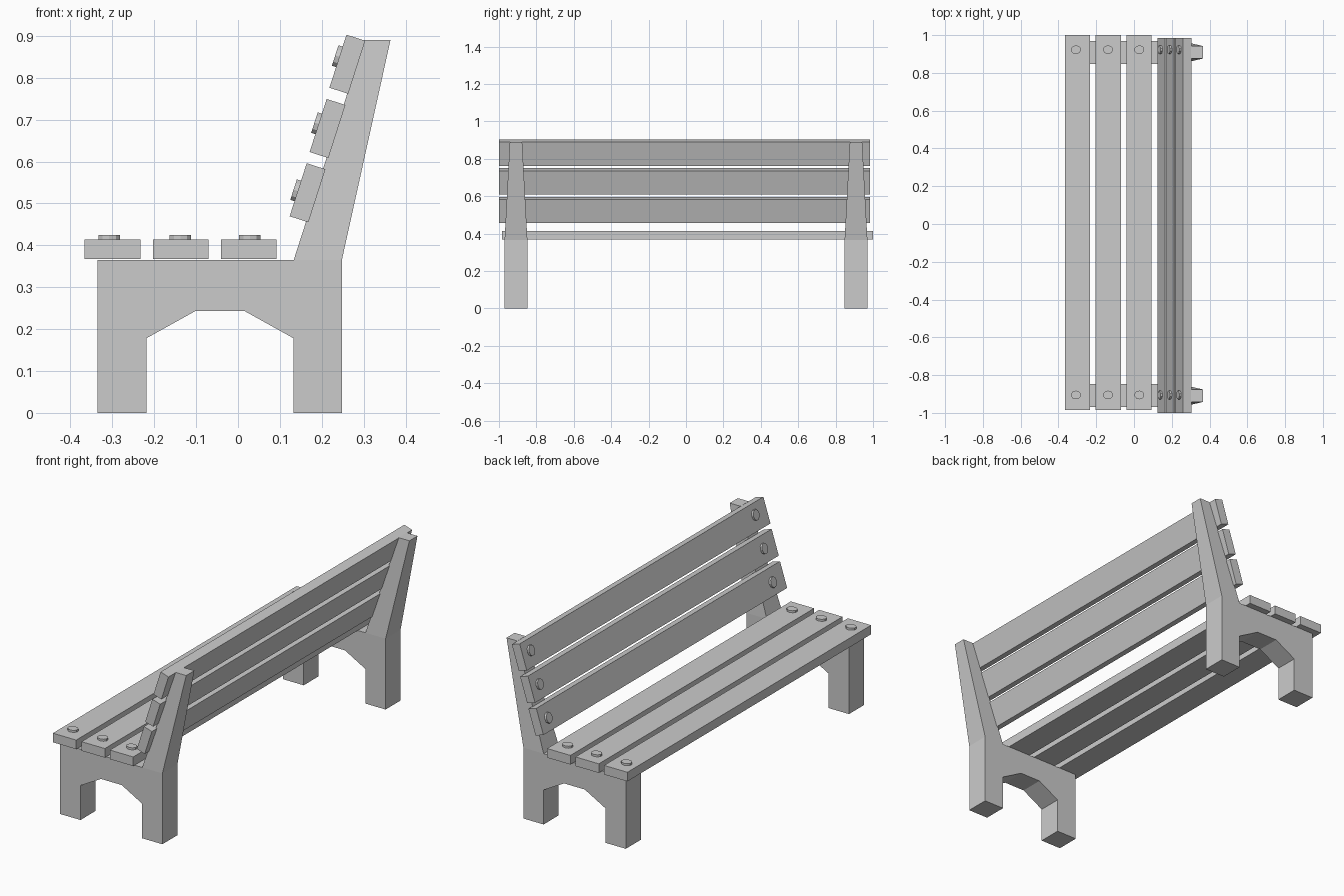
import bpy, bmesh, math
from mathutils import Matrix, Vector

if "Cube" in bpy.data.objects:
    bpy.data.objects.remove(bpy.data.objects["Cube"])

TILT = math.atan(0.321)          # lean of the backrest


def finish(name, bm):
    bmesh.ops.recalc_face_normals(bm, faces=bm.faces)
    me = bpy.data.meshes.new(name)
    bm.to_mesh(me)
    bm.free()
    ob = bpy.data.objects.new(name, me)
    bpy.context.collection.objects.link(ob)
    return ob


# Side frames: arched leg plate plus a tapering back post
def side_frame(name, yc):
    base = [(-0.336, 0), (-0.219, 0), (-0.219, 0.178), (-0.102, 0.243),
            (0.016, 0.243), (0.133, 0.178), (0.133, 0), (0.248, 0),
            (0.248, 0.365), (0.133, 0.365), (-0.336, 0.365)]
    post_top = [(0.364, 0.89), (0.302, 0.89)]
    bm = bmesh.new()

    def ring(points, half):
        return [[bm.verts.new((x, yc + s * half, z)) for x, z in points] for s in (-1, 1)]

    a, b = ring(base, 0.061)
    c, d = ring(post_top, 0.033)
    bm.faces.new(a)
    bm.faces.new(b)
    n = len(base)
    for i in range(n):
        if i != 8:               # the post grows out of this edge
            j = (i + 1) % n
            bm.faces.new((a[i], a[j], b[j], b[i]))
    low = [a[8], a[9], b[9], b[8]]
    top = [c[0], c[1], d[1], d[0]]
    for i in range(4):
        j = (i + 1) % 4
        bm.faces.new((low[i], low[j], top[j], top[i]))
    bm.faces.new(top)
    return finish(name, bm)


# Plank in the local frame: width along x, length along y, thickness along z
def plank(name, frame, y0, y1):
    bm = bmesh.new()
    bmesh.ops.create_cube(bm, size=1, matrix=frame
                          @ Matrix.Translation((0, (y0 + y1) / 2, 0))
                          @ Matrix.Diagonal((0.133, y1 - y0, 0.047, 1)))
    return finish(name, bm)


# Low faceted bolt head sitting on the plank's outer face
def bolt(name, frame, offset, y):
    bm = bmesh.new()
    bmesh.ops.create_cone(bm, cap_ends=True, segments=10, radius1=1, radius2=1, depth=1,
                          matrix=frame @ Matrix.Translation((offset, y, 0.0265))
                          @ Matrix.Diagonal((0.027, 0.023, 0.015, 1)))
    return finish(name, bm)


side_frame("side_frame_left", -0.909)
side_frame("side_frame_right", 0.909)

# Seat slats lie flat; back slats are turned so their outer face looks to -x
seat = [(-0.2995, -0.008), (-0.1365, -0.001), (0.0255, 0.003)]
back = [(0.166, 0.5256, -0.003), (0.2137, 0.679, 0.004), (0.261, 0.8325, 0.011)]
slats = [("seat", Matrix.Translation((x, 0, 0.3905)), off, -0.985, 1.0) for x, off in seat]
slats += [("back", Matrix.Translation((x, 0, z))
           @ Matrix.Rotation(TILT - math.pi / 2, 4, 'Y'), off, -1.0, 0.985)
          for x, z, off in back]

for i, (kind, frame, off, y0, y1) in enumerate(slats):
    k = i % 3 + 1
    plank(f"{kind}_slat_{k}", frame, y0, y1)
    for side, y in (("left", -0.905), ("right", 0.923)):
        bolt(f"{kind}_bolt_{k}_{side}", frame, off, y)
